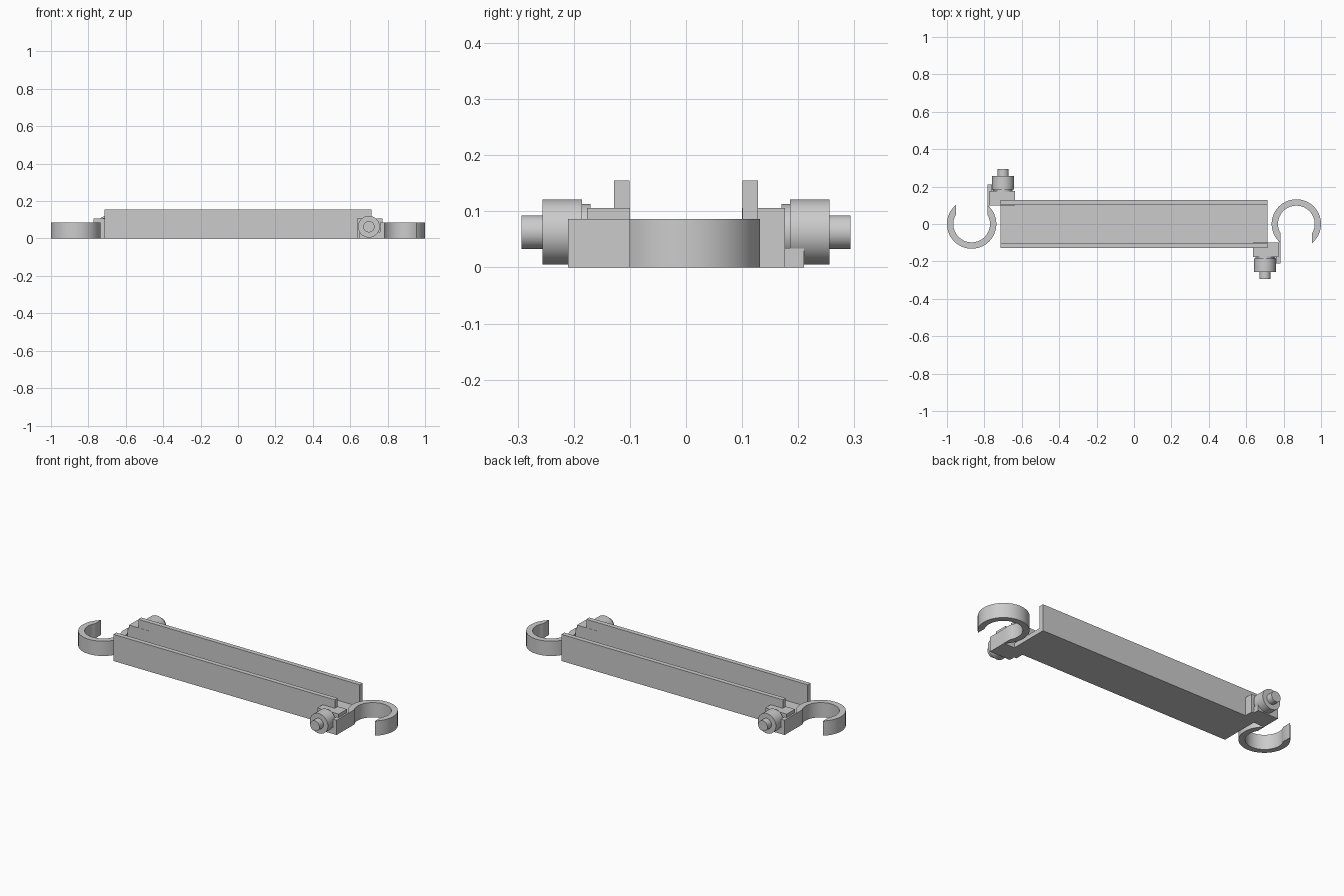
import bpy, bmesh
from math import cos, sin, acos, pi, radians
from mathutils import Matrix

cube = bpy.data.objects.get("Cube")
if cube:
    bpy.data.objects.remove(cube, do_unlink=True)

grey = bpy.data.materials.new("plain grey")
grey.use_nodes = True
grey.diffuse_color = (0.6, 0.6, 0.6, 1)
grey.node_tree.nodes["Principled BSDF"].inputs["Base Color"].default_value = grey.diffuse_color


def prism(name, outline, depth, matrix=Matrix(), smooth=False):
    """Extrude a 2D outline along local z, then place it."""
    bm = bmesh.new()
    face = bm.faces.new([bm.verts.new((x, y, 0)) for x, y in outline])
    moved = bmesh.ops.extrude_face_region(bm, geom=[face])["geom"]
    bmesh.ops.translate(bm, vec=(0, 0, depth),
                        verts=[v for v in moved if isinstance(v, bmesh.types.BMVert)])
    bm.transform(matrix)
    bmesh.ops.recalc_face_normals(bm, faces=bm.faces)
    mesh = bpy.data.meshes.new(name)
    bm.to_mesh(mesh)
    bm.free()
    mesh.materials.append(grey)
    obj = bpy.data.objects.new(name, mesh)
    bpy.context.collection.objects.link(obj)
    if smooth:
        for o in bpy.context.selected_objects:
            o.select_set(False)
        obj.select_set(True)
        bpy.context.view_layer.objects.active = obj
        bpy.ops.object.shade_smooth_by_angle(angle=radians(30))
    return obj


def box(name, x, y, z, turn=Matrix()):
    outline = [(x[0], y[0]), (x[1], y[0]), (x[1], y[1]), (x[0], y[1])]
    return prism(name, outline, z[1] - z[0], turn @ Matrix.Translation((0, 0, z[0])))


def arc(radius, start, end, steps):
    return [(radius * cos(start + (end - start) * i / steps),
             radius * sin(start + (end - start) * i / steps)) for i in range(steps + 1)]


def rod(name, radius, y0, y1, turn):
    """Cylinder pointing out towards -y along the bolt axis."""
    place = turn @ Matrix.Translation((0.70, y0, 0.063)) @ Matrix.Rotation(pi / 2, 4, "X")
    return prism(name, arc(radius, 0, 2 * pi, 48)[:-1], y0 - y1, place, True)


# Open channel: one U profile swept along x
W, T, H, L = 0.128, 0.027, 0.155, 0.713
profile = [(-W, 0), (W, 0), (W, H), (W - T, H), (W - T, T), (T - W, T), (T - W, H), (-W, H)]
along_x = Matrix(((0, 0, 1, -L), (1, 0, 0, 0), (0, 1, 0, 0), (0, 0, 0, 1)))
channel = prism("channel", profile, 2 * L, along_x)

# Shallow arrow sunk into the back wall
arrow = [(0.61, 0.065), (0.58, 0.088), (0.58, 0.076), (0.525, 0.076),
         (0.525, 0.054), (0.58, 0.054), (0.58, 0.042)]
upright = Matrix(((1, 0, 0, 0), (0, 0, 1, W - 0.008), (0, 1, 0, 0), (0, 0, 0, 1)))
cutter = prism("arrow_cutter", arrow, 0.03, upright)
cutter.hide_render = True
cutter.hide_set(True)
cut = channel.modifiers.new("arrow recess", "BOOLEAN")
cut.operation = "DIFFERENCE"
cut.solver = "EXACT"
cut.object = cutter

# The two ends are the same assembly turned half way round
OUTER, INNER, SLOT = 0.132, 0.098, 0.085
for side, angle in (("left", 0), ("right", pi)):
    turn = Matrix.Rotation(angle, 4, "Z")

    # Hook: ring with a straight-sided slot
    a, b = acos(SLOT / OUTER), acos(SLOT / INNER)
    ring = arc(OUTER, -a, pi + a, 56) + arc(INNER, pi + b, -b, 56)
    prism(side + "_hook", ring, 0.086, turn @ Matrix.Translation((0.868, 0, 0)), True)

    # Clamp block with a guard and a low lip round the bolt
    box(side + "_clamp_block", (0.635, 0.772), (-0.176, -0.10), (0, 0.106), turn)
    box(side + "_guard", (0.758, 0.782), (-0.21, -0.10), (0, 0.086), turn)
    box(side + "_lip", (0.65, 0.76), (-0.21, -0.17), (0, 0.035), turn)

    # Bolt: neck, round head, end stub
    rod(side + "_bolt_neck", 0.05, -0.17, -0.19, turn)
    rod(side + "_bolt_head", 0.058, -0.185, -0.256, turn)
    rod(side + "_bolt_stub", 0.03, -0.25, -0.293, turn)
